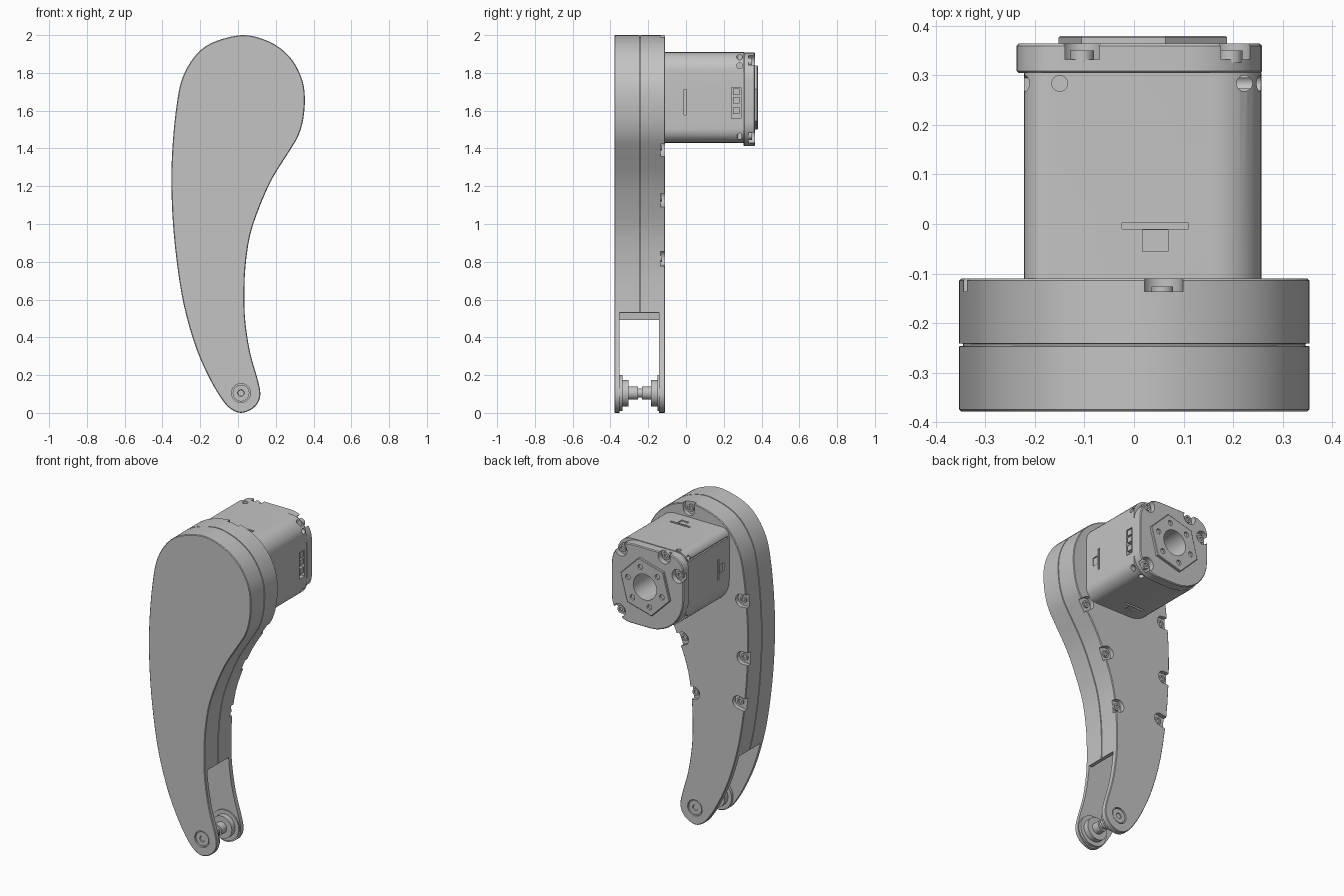
import bpy
import bmesh
from math import sin, cos, pi, radians
from mathutils import Matrix, Vector

if "Cube" in bpy.data.objects:
    bpy.data.objects.remove(bpy.data.objects["Cube"], do_unlink=True)

# Single grey finish
grey = bpy.data.materials.new("machined_grey")
grey.use_nodes = True
shade = (0.55, 0.55, 0.55, 1)
grey.diffuse_color = shade
grey.node_tree.nodes["Principled BSDF"].inputs["Base Color"].default_value = shade


def finish(name, bm):
    """Turn a bmesh into a named object with the grey finish."""
    bmesh.ops.recalc_face_normals(bm, faces=bm.faces[:])
    mesh = bpy.data.meshes.new(name)
    bm.to_mesh(mesh)
    bm.free()
    mesh.materials.append(grey)
    obj = bpy.data.objects.new(name, mesh)
    bpy.context.collection.objects.link(obj)
    return obj


def loft(name, outline, stations):
    """Skin a counterclockwise xz outline through (y, inset) stations."""
    bm = bmesh.new()
    count = len(outline)
    rings = []
    for y, inset in stations:
        ring = []
        for i, point in enumerate(outline):
            along = (outline[(i + 1) % count] - outline[i - 1]).normalized()
            p = point + Vector((-along.y, along.x)) * inset
            ring.append(bm.verts.new((p.x, y, p.y)))
        rings.append(ring)
    for low, high in zip(rings, rings[1:]):
        for i in range(count):
            j = (i + 1) % count
            bm.faces.new((low[i], low[j], high[j], high[i]))
    bm.faces.new(rings[0])
    bm.faces.new(rings[-1])
    return finish(name, bm)


def circle(center, radius, count=40, turn=0.0):
    return [Vector(center) + radius * Vector((cos(turn + 2 * pi * i / count), sin(turn + 2 * pi * i / count)))
            for i in range(count)]


def lathe(name, center, profile, count=40):
    """Turned part along y from (y, radius) pairs."""
    return loft(name, circle(center, 1, count), [(y, 1 - r) for y, r in profile])


def rod(center, radius, start, end, count=24):
    return lathe("cutter", center, [(start, radius), (end, radius)], count)


def block(name, center, size, matrix=Matrix()):
    bm = bmesh.new()
    place = matrix @ Matrix.Translation(center) @ Matrix.Diagonal((*size, 1))
    bmesh.ops.create_cube(bm, size=1, matrix=place)
    return finish(name, bm)


def cut(target, cutter):
    """Subtract the cutter, bake the result and discard the cutter."""
    mod = target.modifiers.new("cut", "BOOLEAN")
    mod.operation = "DIFFERENCE"
    mod.solver = "EXACT"
    mod.object = cutter
    cutter.hide_render = True
    graph = bpy.context.evaluated_depsgraph_get()
    baked = bpy.data.meshes.new_from_object(target.evaluated_get(graph))
    target.modifiers.clear()
    target.data = baked
    bpy.data.objects.remove(cutter, do_unlink=True)


def smooth_loop(points, steps=3):
    """Closed Catmull-Rom curve through the points."""
    result = []
    n = len(points)
    for i in range(n):
        a, b, c, d = (Vector(points[(i + k) % n]) for k in (-1, 0, 1, 2))
        for s in range(steps):
            t = s / steps
            result.append(0.5 * (2 * b + (c - a) * t + (2 * a - 5 * b + 4 * c - d) * t * t
                                 + (3 * b - a - 3 * c + d) * t ** 3))
    return result


def rounded_square(center, half, radii, steps=8):
    """Corners in order: +x top, -x top, -x bottom, +x bottom."""
    points = []
    for k, (sx, sz) in enumerate(((1, 1), (-1, 1), (-1, -1), (1, -1))):
        r = radii[k]
        pivot = Vector(center) + Vector((sx, sz)) * (half - r)
        for i in range(steps + 1):
            angle = pi / 2 * (k + i / steps)
            points.append(pivot + r * Vector((cos(angle), sin(angle))))
    return points


# Curved leg housing with a fine seam round the middle
FRONT, SEAM, BACK = -.379, -.244, -.11
leg_curve = [
    (.014, 2), (-.137, 1.96), (-.227, 1.89), (-.292, 1.78), (-.322, 1.65), (-.344, 1.45),
    (-.353, 1.23), (-.342, .97), (-.312, .71), (-.275, .52), (-.217, .33), (-.147, .175),
    (-.084, .07), (-.037, .02), (.016, 0), (.074, .02), (.109, .06), (.118, .11), (.102, .185),
    (.064, .32), (.039, .48), (.034, .61), (.039, .77), (.064, .94), (.112, 1.085),
    (.181, 1.24), (.275, 1.39), (.321, 1.47), (.346, 1.56), (.354, 1.667), (.341, 1.76),
    (.295, 1.857), (.225, 1.93), (.13, 1.98)]
leg = loft("leg_housing", smooth_loop(leg_curve), [
    (FRONT, .004), (FRONT + .004, 0), (SEAM - .003, 0), (SEAM - .002, .008),
    (SEAM + .002, .008), (SEAM + .003, 0), (BACK - .004, 0), (BACK, .004)])

# Fork opening at the foot, running up into the hollow of the housing
slot = [Vector(p) for p in ((-.6, -.2), (.6, -.2), (.6, .6), (.015, .528),
                            (-.03, .75), (-.23, .75), (-.255, .492), (-.6, .45))]
cut(leg, loft("cutter", slot, [(-.353, 0), (-.143, 0)]))

# Screw pockets along the back edge, open to the side: x, z, opening angle
pockets = [(.057, 1.96, 85), (.245, 1.41, -35), (.1, 1.14, -25), (.022, .82, -10),
           (-.305, 1.485, 175), (-.315, 1.13, 180), (-.285, .845, 190)]
for x, z, angle in pockets:
    way = radians(angle)
    outward = Vector((cos(way), sin(way))) * .1
    ring = circle((x, z), .04, 24, way - pi / 2)
    channel = [p + outward if i <= 12 else p for i, p in enumerate(ring)]
    cut(leg, loft("cutter", channel, [(BACK - .026, 0), (BACK + .05, 0)]))
    lathe("housing_screw", (x, z), [(BACK - .04, .022), (BACK - .016, .022),
                                    (BACK - .016, .012), (BACK - .023, .011)], 24)

# Ankle pin: recessed ends on both faces and a stepped axle between them
ankle = (.016, .105)
for face, inward in ((FRONT, 1), (BACK, -1)):
    cut(leg, rod(ankle, .05, face - inward * .05, face + inward * .014, 40))
    lathe("pin_end", ankle, [(face + inward * .018, .044), (face + inward * .004, .044),
                             (face + inward * .004, .018), (face + inward * .01, .016)])
half_axle = [(.115, .095), (.093, .095), (.093, .07), (.06, .07), (.06, .035), (.011, .035), (.011, .024)]
lathe("ankle_axle", ankle, [(SEAM - d, r) for d, r in half_axle]
      + [(SEAM + d, r) for d, r in reversed(half_axle)])

# Motor body, with two opposite corners cut back further
axis = (.018, 1.67)
HALF = .24
motor = loft("motor_body", rounded_square(axis, HALF, (.1, .05, .16, .075)), [(-.12, 0), (.306, 0)])
cut(motor, rod(axis, .08, .15, .4, 40))
lathe("rotor_core", axis, [(.14, .06), (.2, .06), (.2, .03), (.17, .03)])

# Clip slots and side screws on each of the four flanks
for quarter in range(4):
    turn = Matrix.Translation((axis[0], 0, axis[1])) @ Matrix.Rotation(quarter * pi / 2, 4, "Y")
    cut(motor, block("cutter", (.025, -.004, HALF), (.135, .013, .02), turn))
    cut(motor, block("cutter", (.025, -.034, HALF), (.052, .043, .014), turn))
    for side in (-.168, .205):
        drill = rod((0, 0), .016, -.06, .06)
        drill.data.transform(turn @ Matrix.Translation((side, .284, HALF))
                             @ Matrix.Rotation(pi / 2, 4, "X"))
        cut(motor, drill)

# Cable socket on the +x flank
flank = axis[0] + HALF
cut(motor, block("cutter", (flank, .265, 1.64), (.05, .05, .165)))
for z in (1.60, 1.655, 1.7):
    block("cable_plug", (flank - .014, .265, z), (.024, .034, .034))

# Groove along the -x flank just below the top edge
cut(motor, block("cutter", (axis[0] - HALF, .1, 1.865), (.02, .39, .012)))

# End cap: uneven round corners with screw notches
cap = loft("motor_end_cap", rounded_square((.011, 1.66), .248, (.15, .09, .235, .13)),
           [(.305, .004), (.309, 0), (.36, 0), (.365, .005)])
for x, z in [(-.105, 1.885), (-.2, 1.79), (.195, 1.855), (.205, 1.47)]:
    cut(cap, rod((x, z), .042, .332, .45))
    lathe("cap_screw", (x, z), [(.325, .024), (.35, .024), (.35, .012), (.34, .012)], 24)
cut(cap, rod(axis, .08, .2, .5, 40))

# Hexagonal output flange with bolt holes and a central bore
hex_turn = radians(15)
flange = loft("output_flange", circle(axis, .176, 6, hex_turn), [(.36, 0), (.377, 0), (.38, .004)])
cut(flange, rod(axis, .08, .2, .5, 40))
for spot in circle(axis, .122, 6, hex_turn):
    cut(flange, rod(spot, .016, .368, .45))

# Smooth curved walls, keep machined edges crisp
bpy.ops.object.select_all(action="DESELECT")
for obj in bpy.context.scene.objects:
    if obj.type == "MESH":
        obj.select_set(True)
        bpy.context.view_layer.objects.active = obj
bpy.ops.object.shade_smooth_by_angle(angle=radians(30))
